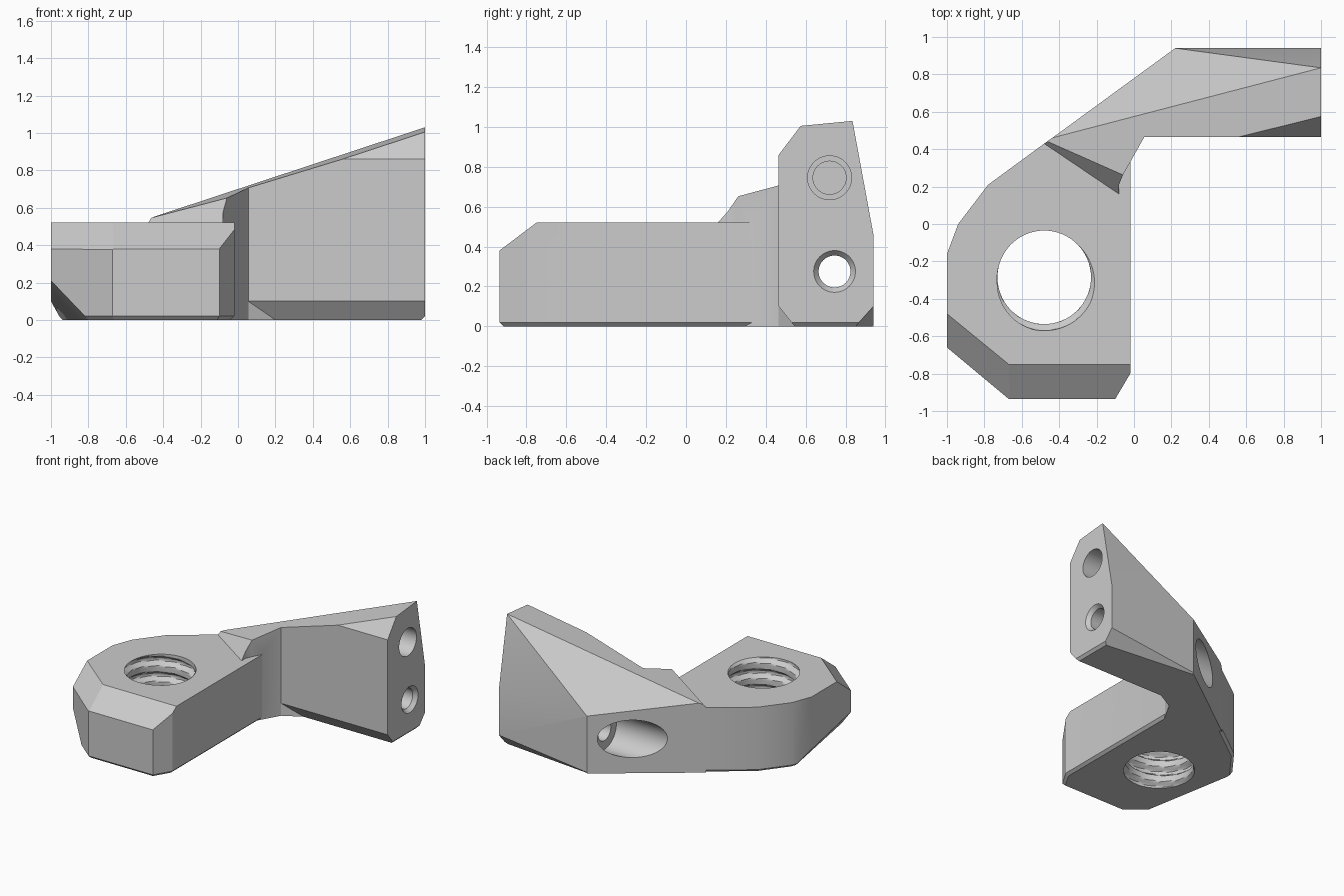
import bpy, bmesh, math
from mathutils import Vector

cube = bpy.data.objects.get("Cube")
if cube:
    bpy.data.objects.remove(cube)

grey = bpy.data.materials.new("light_grey")
grey.use_nodes = True
COLOUR = (0.6, 0.6, 0.6, 1)
grey.diffuse_color = COLOUR
grey.node_tree.nodes["Principled BSDF"].inputs["Base Color"].default_value = COLOUR


def finish(name, bm):
    bmesh.ops.recalc_face_normals(bm, faces=bm.faces)
    mesh = bpy.data.meshes.new(name)
    bm.to_mesh(mesh)
    bm.free()
    mesh.materials.append(grey)
    ob = bpy.data.objects.new(name, mesh)
    bpy.context.collection.objects.link(ob)
    return ob


def prism(name, outline, height, cuts):
    """Upright prism trimmed by planes; each cut is (point, outward normal)."""
    bm = bmesh.new()
    base = bm.faces.new([bm.verts.new((x, y, 0)) for x, y in outline])
    top = bmesh.ops.extrude_face_region(bm, geom=[base])["geom"]
    bmesh.ops.translate(bm, vec=(0, 0, height),
                        verts=[g for g in top if isinstance(g, bmesh.types.BMVert)])
    for co, no in cuts:
        bmesh.ops.bisect_plane(bm, geom=bm.verts[:] + bm.edges[:] + bm.faces[:],
                               dist=1e-5, plane_co=co, plane_no=no, clear_outer=True)
        bmesh.ops.holes_fill(bm, edges=[e for e in bm.edges if e.is_boundary], sides=0)
    return finish(name, bm)


def plane(a, b, c, up=1):
    """Plane through three points with its normal facing up or down."""
    a, b, c = Vector(a), Vector(b), Vector(c)
    n = (b - a).cross(c - a).normalized()
    return a, n if n.z * up > 0 else -n


def low_bevel(outline, size):
    """Cuts that bevel the bottom edges along a clockwise outline."""
    cuts = []
    for (x0, y0), (x1, y1) in zip(outline, outline[1:]):
        d = Vector((x1 - x0, y1 - y0, 0)).normalized()
        cuts.append(((x0, y0, size), Vector((-d.y, d.x, -1)).normalized()))
    return cuts


def loft(name, rings):
    """Closed solid through a stack of rings with equal point counts."""
    bm = bmesh.new()
    loops = [[bm.verts.new(p) for p in ring] for ring in rings]
    n = len(loops[0])
    for a, b in zip(loops, loops[1:]):
        for i in range(n):
            j = (i + 1) % n
            bm.faces.new((a[i], a[j], b[j], b[i]))
    bm.faces.new(loops[0])
    bm.faces.new(loops[-1])
    return finish(name, bm)


def bore(name, y, z, profile, n=48):
    """Turned cutter along x; profile is (x, radius) pairs."""
    turns = [2 * math.pi * i / n for i in range(n)]
    return loft(name, [[(x, y + r * math.cos(t), z + r * math.sin(t)) for t in turns]
                       for x, r in profile])


def boolean(target, tool, operation):
    mod = target.modifiers.new(tool.name, "BOOLEAN")
    mod.object, mod.operation, mod.solver = tool, operation, "EXACT"
    bpy.context.view_layer.objects.active = target
    bpy.ops.object.modifier_apply(modifier=mod.name)
    bpy.data.objects.remove(tool)


# Shared corners of the sloping arm
peak, ridge = (1, 0.835, 1.03), (1, 0.575, 1.005)
knee, tail = (0.22, 0.94, 0.46), (-0.44, 0.46, 0.555)
roof = [plane(peak, ridge, tail), plane(peak, knee, tail)]

# Clamp block with bevelled front and clipped lower corner
block_outline = [(-0.02, 0.33), (-0.02, -0.8), (-0.1, -0.935), (-0.67, -0.935),
                 (-1, -0.66), (-1, -0.16), (-0.94, 0), (-0.78, 0.21), (-0.48, 0.43)]
block = prism("bracket", block_outline + [(-0.41, 0.48), (0, 0.5)], 0.52, [
    plane((-0.67, -0.75, 0.52), (0, -0.75, 0.52), (0, -0.935, 0.38)),
    plane((-1, -0.48, 0.52), (-0.67, -0.75, 0.52), (-1, -0.66, 0.38)),
    plane((-1, -0.66, 0.21), (-0.82, -0.8, 0.02), (-1, -0.16, 0.1), -1),
] + low_bevel(block_outline, 0.02))

# Link between block and arm
link = prism("link", [(-0.48, 0.43), (-0.41, 0.48), knee[:2], (0.3, 0.6), (0.055, 0.465),
                      (-0.06, 0.26), (-0.08, 0.21), (-0.08, 0.16)], 1.2,
             roof + [plane((-0.48, 0.43, 0.52), (-0.08, 0.16, 0.52), (-0.06, 0.27, 0.66))])

# Arm with bevelled edges
arm = prism("arm", [(0.055, 0.465), (1, 0.465), (1, 0.94), knee[:2]], 1.2, roof + [
    plane(peak, knee, (1, 0.94, 0.46)),
    plane(ridge, (0.55, 0.465, 0.86), (1, 0.465, 0.86)),
    plane((0, 0.465, 0.1), (1, 0.465, 0.1), (1, 0.545, 0), -1),
    plane((0.22, 0.94, 0.01), (1, 0.94, 0.1), (1, 0.85, 0), -1),
    ((1, 0, 0.02), (0.707, 0, -0.707)),
])
boolean(block, link, "UNION")
boolean(block, arm, "UNION")

# Threaded hole: radius follows a helix
SIDES, STEPS, PITCH = 64, 64, 0.125
rings = []
for k in range(STEPS + 1):
    z = -0.04 + 0.6 * k / STEPS
    ring = []
    for i in range(SIDES):
        phase = ((z - 0.52) / PITCH - i / SIDES + 0.3) % 1
        groove = min(1, max(0, 1.5 - abs(phase - 0.5) * 5))
        r = 0.25 + 0.035 * groove
        t = 2 * math.pi * i / SIDES
        ring.append((-0.48 + r * math.cos(t), -0.285 + r * math.sin(t), z))
    rings.append(ring)
boolean(block, loft("thread_cutter", rings), "DIFFERENCE")

# Screw holes in the arm end
boolean(block, bore("lower_bore", 0.745, 0.275,
                    [(-0.6, 0.15), (0.2, 0.15), (0.2, 0.08), (0.97, 0.08), (1.01, 0.113)]),
        "DIFFERENCE")
boolean(block, bore("upper_bore", 0.72, 0.745,
                    [(0.65, 0.083), (0.75, 0.083), (0.75, 0.11), (1.05, 0.11)]),
        "DIFFERENCE")

bpy.ops.object.select_all(action="DESELECT")
block.select_set(True)
bpy.context.view_layer.objects.active = block
bpy.ops.object.shade_smooth_by_angle(angle=math.radians(25))
